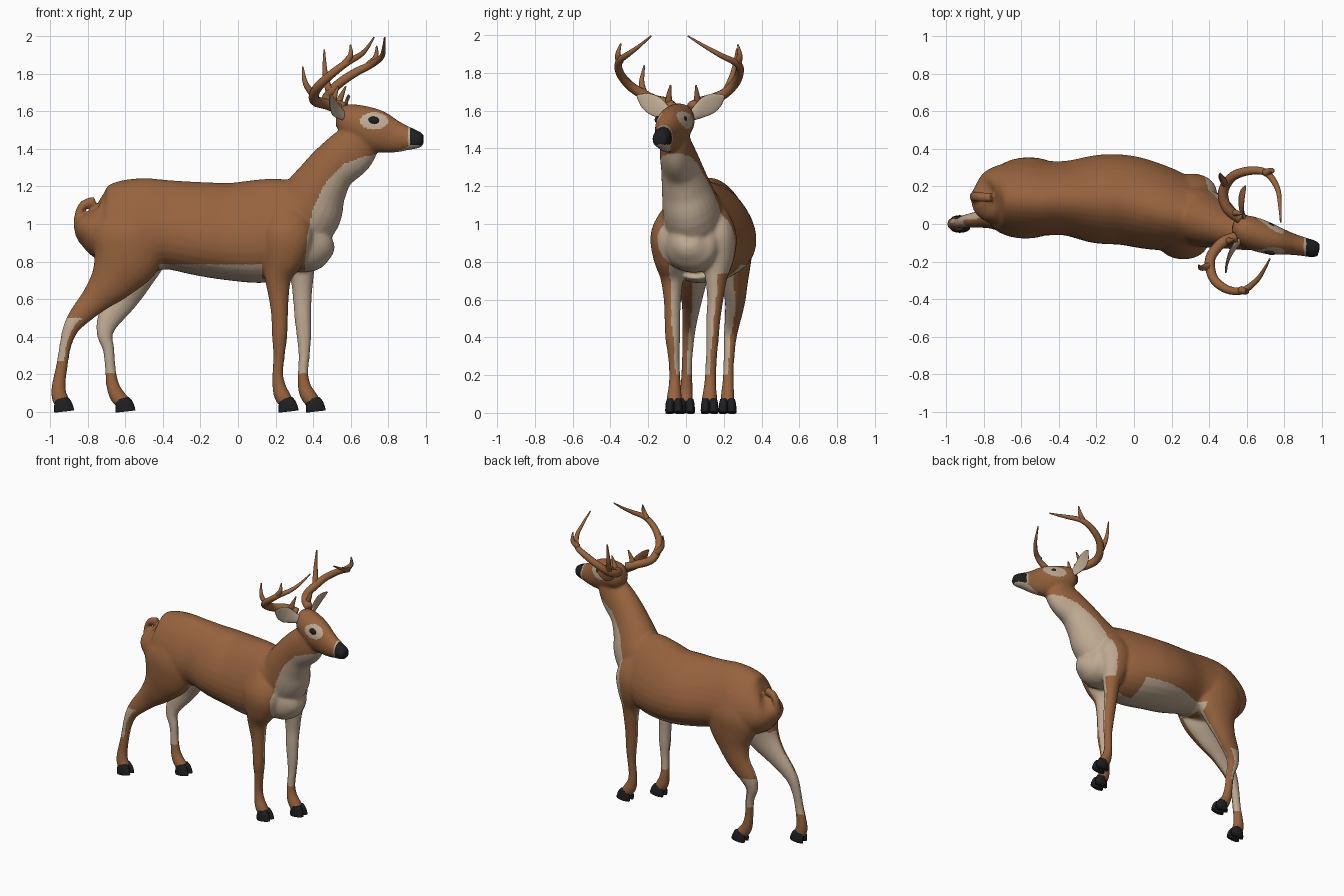
import bpy, bmesh, math
from mathutils import Vector


def material(name, rgb):
    m = bpy.data.materials.new(name)
    m.diffuse_color = (*rgb, 1)
    return m


BROWN = material("brown fur", (0.31, 0.125, 0.048))
CREAM = material("cream fur", (0.52, 0.40, 0.29))
BLACK = material("black horn", (0.014, 0.014, 0.016))


def spline(pts, sub):
    """Catmull-Rom through points of any dimension."""
    out = []
    n = len(pts)
    for i in range(n - 1):
        a, b, c, d = (pts[max(0, i - 1)], pts[i], pts[i + 1], pts[min(n - 1, i + 2)])
        for k in range(sub):
            t = k / sub
            out.append([0.5 * (2 * q + (r - p) * t + (2 * p - 5 * q + 4 * r - s) * t * t
                               + (3 * q - p - 3 * r + s) * t ** 3)
                        for p, q, r, s in zip(a, b, c, d)])
    out.append(list(pts[-1]))
    return out


def tube(bm, pts, ref=(0, 1, 0), egg=0.0, n=24, sub=5):
    """Loft ellipses (x, y, z, half width along ref, half height) along a path."""
    path = spline(pts, sub)
    side = Vector(ref)
    rings = []
    for i, p in enumerate(path):
        t = (Vector(path[min(i + 1, len(path) - 1)][:3]) - Vector(path[max(i - 1, 0)][:3])).normalized()
        side = (side - t * side.dot(t)).normalized()
        up = t.cross(side)
        w, h = max(p[3], 0.002), max(p[4], 0.002)
        ring = []
        for k in range(n):
            a = 2 * math.pi * k / n
            c, s = math.cos(a), math.sin(a)
            ring.append(bm.verts.new(Vector(p[:3]) + side * (w * c * (1 - egg * s)) + up * (h * s)))
        rings.append(ring)
    for r0, r1 in zip(rings, rings[1:]):
        for k in range(n):
            bm.faces.new((r0[k], r0[(k + 1) % n], r1[(k + 1) % n], r1[k]))
    bm.faces.new(rings[0])
    bm.faces.new(rings[-1])


def finish(bm, name, mats):
    bmesh.ops.recalc_face_normals(bm, faces=bm.faces[:])
    me = bpy.data.meshes.new(name)
    bm.to_mesh(me)
    bm.free()
    for m in mats:
        me.materials.append(m)
    me.polygons.foreach_set("use_smooth", [True] * len(me.polygons))
    ob = bpy.data.objects.new(name, me)
    bpy.context.collection.objects.link(ob)
    return ob


# Body masses: trunk, neck, head, tail and legs lofted, then fused
bm = bmesh.new()
trunk = [(-.82, .13, 1.05, .03, .04), (-.79, .13, 1.02, .11, .12), (-.72, .14, 1.0, .165, .195),
         (-.6, .14, 1.0, .195, .237), (-.48, .135, .995, .195, .25), (-.36, .135, .995, .195, .238),
         (-.2, .13, .975, .23, .25), (-.05, .125, .96, .235, .26), (.1, .09, .96, .225, .275),
         (.22, .06, .97, .205, .272), (.32, .04, .965, .185, .25), (.40, .03, .93, .15, .195),
         (.46, .02, .93, .10, .13), (.495, .02, .94, .04, .06)]
tube(bm, trunk, egg=.22, n=32)
neck = [(.22, .06, .98, .17, .23), (.36, .03, 1.07, .155, .2), (.43, .0, 1.19, .13, .155),
        (.50, -.025, 1.295, .108, .132), (.60, -.05, 1.385, .09, .132), (.66, -.06, 1.46, .075, .11)]
tube(bm, neck)
head = [(.525, -.015, 1.56, .03, .04), (.57, -.025, 1.555, .075, .085), (.65, -.055, 1.53, .088, .105),
        (.74, -.085, 1.495, .080, .113), (.83, -.105, 1.467, .06, .09), (.91, -.122, 1.455, .05, .063),
        (.96, -.134, 1.449, .046, .047), (.987, -.14, 1.447, .032, .032)]
tube(bm, head)
tail = [(-.76, .14, 1.12, .025, .03), (-.825, .145, 1.10, .027, .024), (-.855, .147, 1.03, .027, .02),
        (-.852, .146, .95, .024, .018), (-.832, .143, .89, .01, .008)]
tube(bm, tail)
hind_near = [(-.55, .05, 1.10, .07, .12), (-.57, .037, .95, .11, .2), (-.60, .032, .82, .105, .185),
             (-.67, .03, .70, .08, .125), (-.76, .03, .6, .055, .08), (-.845, .022, .51, .042, .058),
             (-.893, .015, .44, .036, .042), (-.921, .01, .35, .030, .032), (-.938, .005, .25, .028, .031),
             (-.955, .003, .15, .032, .036), (-.955, 0, .09, .036, .042), (-.937, 0, .045, .038, .045)]
hind_far = [(-.55, .23, 1.10, .07, .12), (-.56, .243, .95, .11, .19), (-.56, .248, .82, .10, .18),
            (-.58, .255, .70, .075, .12), (-.62, .26, .6, .055, .085), (-.69, .247, .49, .042, .062),
            (-.71, .235, .41, .035, .043), (-.69, .23, .33, .030, .031), (-.68, .225, .22, .028, .029),
            (-.668, .222, .14, .032, .035), (-.645, .22, .085, .036, .042), (-.61, .22, .045, .038, .042)]
fore_near = [(.24, -.04, 1.08, .07, .10), (.26, -.085, .95, .10, .14), (.245, -.085, .83, .09, .115),
             (.215, -.075, .72, .062, .074), (.218, -.072, .6, .046, .053), (.222, -.072, .5, .042, .044),
             (.222, -.07, .4, .040, .041), (.219, -.065, .3, .031, .031), (.212, -.06, .2, .030, .029),
             (.22, -.06, .13, .034, .037), (.235, -.062, .085, .040, .043), (.26, -.063, .045, .040, .040)]
fore_far = [(.26, .13, 1.08, .07, .10), (.30, .165, .95, .10, .14), (.32, .168, .83, .09, .11),
            (.34, .16, .72, .06, .065), (.343, .155, .6, .043, .050), (.346, .145, .5, .038, .045),
            (.352, .14, .4, .034, .039), (.353, .135, .3, .030, .030), (.347, .13, .2, .030, .028),
            (.355, .127, .13, .034, .036), (.375, .125, .085, .040, .043), (.405, .125, .045, .040, .040)]
legs = (hind_near, hind_far, fore_near, fore_far)
for leg in legs:
    tube(bm, leg)
body = finish(bm, "body", [])
rm = body.modifiers.new("fuse", 'REMESH')
rm.mode = 'VOXEL'
rm.voxel_size = .0095
sm = body.modifiers.new("relax", 'SMOOTH')
sm.factor = .5
sm.iterations = 8
bpy.context.view_layer.update()
dg = bpy.context.evaluated_depsgraph_get()
mesh = bpy.data.meshes.new_from_object(body.evaluated_get(dg))
body.modifiers.clear()
body.data = mesh
mesh.materials.clear()
for m in (BROWN, CREAM, BLACK):
    mesh.materials.append(m)

# Edge of the pale throat and chest, as (z, x)
BIB = [(.72, .35), (.94, .37), (1.08, .40), (1.21, .46), (1.32, .565), (1.36, .67), (1.39, .85), (1.425, .93)]


def bib_edge(z):
    for (z0, x0), (z1, x1) in zip(BIB, BIB[1:]):
        if z0 <= z <= z1:
            return x0 + (x1 - x0) * (z - z0) / (z1 - z0)
    return 9


def coat(c, n):
    x, y, z = c
    if x > .92 and z > 1.42:
        return 2                                     # nose pad
    if x > .905 and z > 1.2:
        return 1                                     # muzzle and chin
    if ((x - .725) / .075) ** 2 + ((z - 1.55) / .046) ** 2 < 1 and abs(n.y) > .3:
        return 1                                     # eye ring
    if z > .74 and x > bib_edge(z):
        return 1                                     # throat and chest
    if -.42 < x < .36 and .66 < z < .785 and (x < .13 or abs(y - .045) < .06):
        return 1                                     # belly
    if z < .78 and (x < -.36 or x > .1):
        split = .14 if x < 0 else .045
        inner = n.y if y < split else -n.y
        if z > .2 and inner > (.0 if x < 0 else .1) - .2 * (z > .4 and x > 0):
            return 1                                 # inside of the legs
        if x < -.5 and .27 < z < .5 and n.x < .2:
            return 1                                 # back of the hind shanks
    return 0


for p in mesh.polygons:
    p.use_smooth = True
    p.material_index = coat(p.center, p.normal)

# Cloven hooves
names = ("hind_hoof_near", "hind_hoof_far", "front_hoof_near", "front_hoof_far")
for name, leg in zip(names, legs):
    x, y = leg[-1][:2]
    bm = bmesh.new()
    for s in (-1, 1):
        tube(bm, [(x - .004, y + s * .019, .068, .021, .034), (x + .002, y + s * .021, .045, .024, .046),
                  (x + .008, y + s * .023, .015, .024, .052), (x + .01, y + s * .023, 0, .023, .053)], n=16)
    finish(bm, name, [BLACK])

# Ears: flattened leaves, pale on the forward face
ears = {"ear_near": ((.565, -.085, 1.575), (.485, -.258, 1.68), (1, -.35, .1)),
        "ear_far": ((.585, .03, 1.57), (.59, .203, 1.68), (1, .1, -.2))}
for name, (a, b, ref) in ears.items():
    a, b, ref = Vector(a), Vector(b), Vector(ref).normalized()
    bm = bmesh.new()
    pts = []
    for t, w, bend in ((0, .026, 0), (.25, .042, -.012), (.5, .053, -.016), (.75, .043, -.01), (.92, .02, 0), (1, .004, .004)):
        pts.append((*(a.lerp(b, t) + ref * bend), .014 - .009 * t, w))
    tube(bm, pts, ref=ref)
    ob = finish(bm, name, [BROWN, CREAM])
    for p in ob.data.polygons:
        p.material_index = int(p.normal.dot(ref) > .3)

# Eyes
for name, y in (("eye_near", -.150), ("eye_far", -.008)):
    bm = bmesh.new()
    bmesh.ops.create_uvsphere(bm, u_segments=20, v_segments=12, radius=1)
    for v in bm.verts:
        v.co = Vector((v.co.x * .03 + .722, v.co.y * .014 + y - .25 * v.co.x * .03, v.co.z * .021 + 1.552))
    finish(bm, name, [BLACK])

# Antlers: main beam plus tapering tines
antlers = {
    "antler_near": [
        [(.54, -.07, 1.615), (.47, -.10, 1.64), (.415, -.165, 1.655), (.405, -.225, 1.685), (.43, -.30, 1.735),
         (.50, -.35, 1.80), (.58, -.355, 1.86), (.65, -.305, 1.90), (.69, -.25, 1.94), (.725, -.185, 1.995)],
        [(.41, -.22, 1.68), (.36, -.235, 1.75), (.345, -.22, 1.84)],
        [(.57, -.352, 1.855), (.60, -.36, 1.90), (.60, -.345, 1.955)],
        [(.50, -.09, 1.635), (.515, -.09, 1.68), (.535, -.082, 1.735)]],
    "antler_far": [
        [(.565, .03, 1.62), (.50, .08, 1.645), (.475, .15, 1.665), (.49, .21, 1.695), (.54, .262, 1.75),
         (.63, .285, 1.81), (.71, .27, 1.85), (.765, .19, 1.89), (.778, .10, 1.94), (.782, .01, 1.995)],
        [(.49, .21, 1.695), (.465, .25, 1.80), (.46, .27, 1.93)],
        [(.70, .272, 1.85), (.735, .285, 1.89), (.74, .275, 1.95)],
        [(.53, .06, 1.635), (.55, .058, 1.68), (.575, .053, 1.735)]]}
for name, branches in antlers.items():
    bm = bmesh.new()
    for i, br in enumerate(branches):
        r0 = .025 if i == 0 else .017
        pts = []
        for k, q in enumerate(br):
            t = k / (len(br) - 1)
            r = r0 * (1 - t ** (2.2 if i == 0 else 1.4)) + .004
            pts.append((*q, r, r))
        tube(bm, pts, ref=(.3, .5, .8) if i == 0 else (.3, 1, 0), n=12)
    finish(bm, name, [BROWN])
